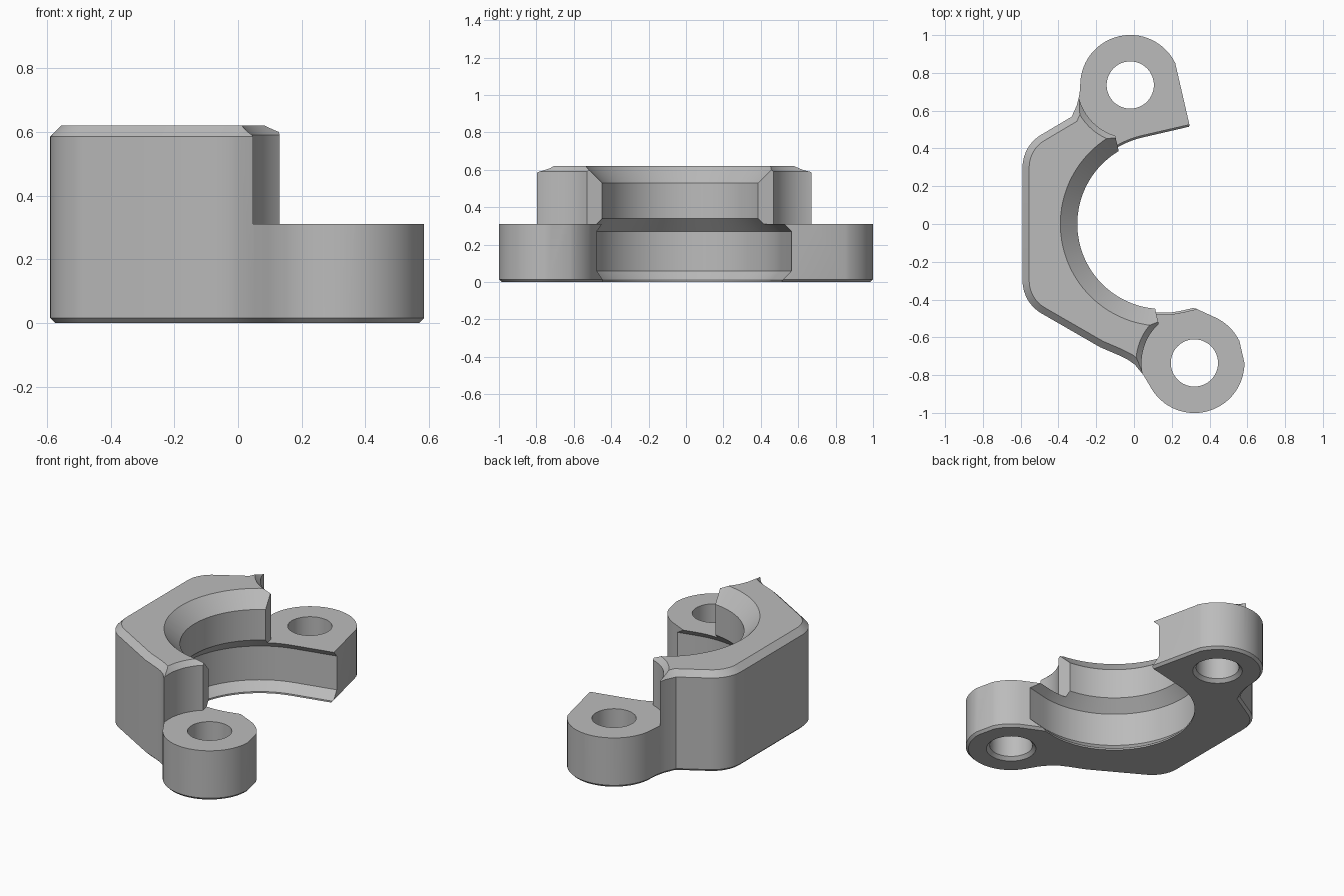
import bpy, bmesh
from math import radians, cos, sin
from mathutils import Vector

cube = bpy.data.objects.get("Cube")
if cube:
    bpy.data.objects.remove(cube)

# Tilted frame of the bore: U points out of the open side, V along the bolt holes
CENTRE = Vector((0.15, 0))
U = Vector((cos(radians(13)), sin(radians(13))))
V = Vector((-U.y, U.x))
HOLES = [CENTRE + V * 0.755, CENTRE - V * 0.755]
FLANGE_TOP, TOP = 0.31, 0.62


def frame(u, v):
    return CENTRE + U * u + V * v


def arc(c, r, start, end, steps):
    angles = [radians(start + (end - start) * i / steps) for i in range(steps + 1)]
    return [Vector((c[0] + r * cos(a), c[1] + r * sin(a))) for a in angles]


def inset(points, d):
    """Move a counter-clockwise outline inwards by d."""
    result = []
    for i, p in enumerate(points):
        a = (p - points[i - 1]).normalized()
        b = (points[(i + 1) % len(points)] - p).normalized()
        n = Vector((-a.y - b.y, a.x + b.x)).normalized()
        result.append(p + n * d / max(0.5, n.dot(Vector((-a.y, a.x)))))
    return result


def loft(name, layers):
    """Closed solid through (z, outline) layers."""
    bm = bmesh.new()
    rings = [[bm.verts.new((p.x, p.y, z)) for p in pts] for z, pts in layers]
    n = len(rings[0])
    for low, high in zip(rings, rings[1:]):
        for i in range(n):
            j = (i + 1) % n
            bm.faces.new((low[i], low[j], high[j], high[i]))
    bm.faces.new(rings[0][::-1])
    bm.faces.new(rings[-1])
    bmesh.ops.recalc_face_normals(bm, faces=bm.faces)
    mesh = bpy.data.meshes.new(name)
    bm.to_mesh(mesh)
    bm.free()
    obj = bpy.data.objects.new(name, mesh)
    bpy.context.collection.objects.link(obj)
    return obj


def turned(name, c, profile):
    return loft(name, [(z, arc(c, r, 0, 360 * 63 / 64, 63)) for r, z in profile])


def slot(r):
    """Half circle running out straight through the open side."""
    curve = arc((0, 0), r, 90, 270, 48)
    return [frame(p.x, p.y) for p in [Vector((1, r))] + curve + [Vector((1, -r))]]


# Clamp half: one outline for the body and both flanges
outline = (
    arc(HOLES[0], 0.265, 26, 180, 28)
    + [Vector(p) for p in ((-0.288, 0.69), (-0.302, 0.63), (-0.33, 0.568))]
    + arc((-0.39, 0.30), 0.2, 120, 180, 10)
    + arc((-0.39, -0.30), 0.2, 180, 240, 10)
    + [Vector(p) for p in ((-0.18, -0.652), (-0.08, -0.695), (-0.03, -0.72),
                           (0.005, -0.745), (0.05, -0.80))]
    + arc(HOLES[1], 0.265, 212, 360, 28)
    + arc(HOLES[1], 0.265, 26, 66, 8)
    + [Vector((0.30, -0.435)), Vector((0.25, -0.40)), frame(0.258, 0.40)]
)
clamp = loft("clamp_half", [(0, inset(outline, 0.015)), (0.015, outline),
                            (TOP - 0.035, outline), (TOP, inset(outline, 0.035))])

# Cutters: step above the flanges, bore, bolt holes and their clearances
step = [frame(-0.138, -2), frame(2, -2), frame(2, 2), frame(-0.138, 2)]
cutters = [
    loft("step_cutter", [(FLANGE_TOP, step), (1, step)]),
    loft("bore_cutter", [(z, slot(r)) for r, z in (
        (0.47, -0.05), (0.47, 0.01), (0.52, 0.06), (0.52, 0.27),
        (0.45, 0.34), (0.45, 0.53), (0.54, TOP), (0.62, 0.70))]),
]
for hole in HOLES:
    cutters.append(turned("clearance_cutter", hole, (
        (0.28, FLANGE_TOP), (0.28, TOP - 0.03), (0.31, TOP), (0.36, TOP + 0.05))))
    cutters.append(turned("hole_cutter", hole, (
        (0.165, -0.02), (0.145, 0), (0.125, 0.02), (0.125, 0.5))))

for cutter in cutters:
    cutter.hide_render = True
    mod = clamp.modifiers.new(cutter.name, "BOOLEAN")
    mod.operation, mod.solver, mod.object = "DIFFERENCE", "EXACT", cutter

# Bake the cuts and remove the helpers
graph = bpy.context.evaluated_depsgraph_get()
baked = bpy.data.meshes.new_from_object(clamp.evaluated_get(graph))
clamp.modifiers.clear()
clamp.data = baked
for cutter in cutters:
    bpy.data.objects.remove(cutter)

# Plain grey finish
grey = bpy.data.materials.new("plain_grey")
grey.use_nodes = True
grey.diffuse_color = (0.5, 0.5, 0.5, 1)
grey.node_tree.nodes["Principled BSDF"].inputs["Base Color"].default_value = (0.5, 0.5, 0.5, 1)
baked.materials.clear()
baked.materials.append(grey)

bpy.ops.object.select_all(action="DESELECT")
clamp.select_set(True)
bpy.context.view_layer.objects.active = clamp
bpy.ops.object.shade_smooth_by_angle(angle=radians(25))
